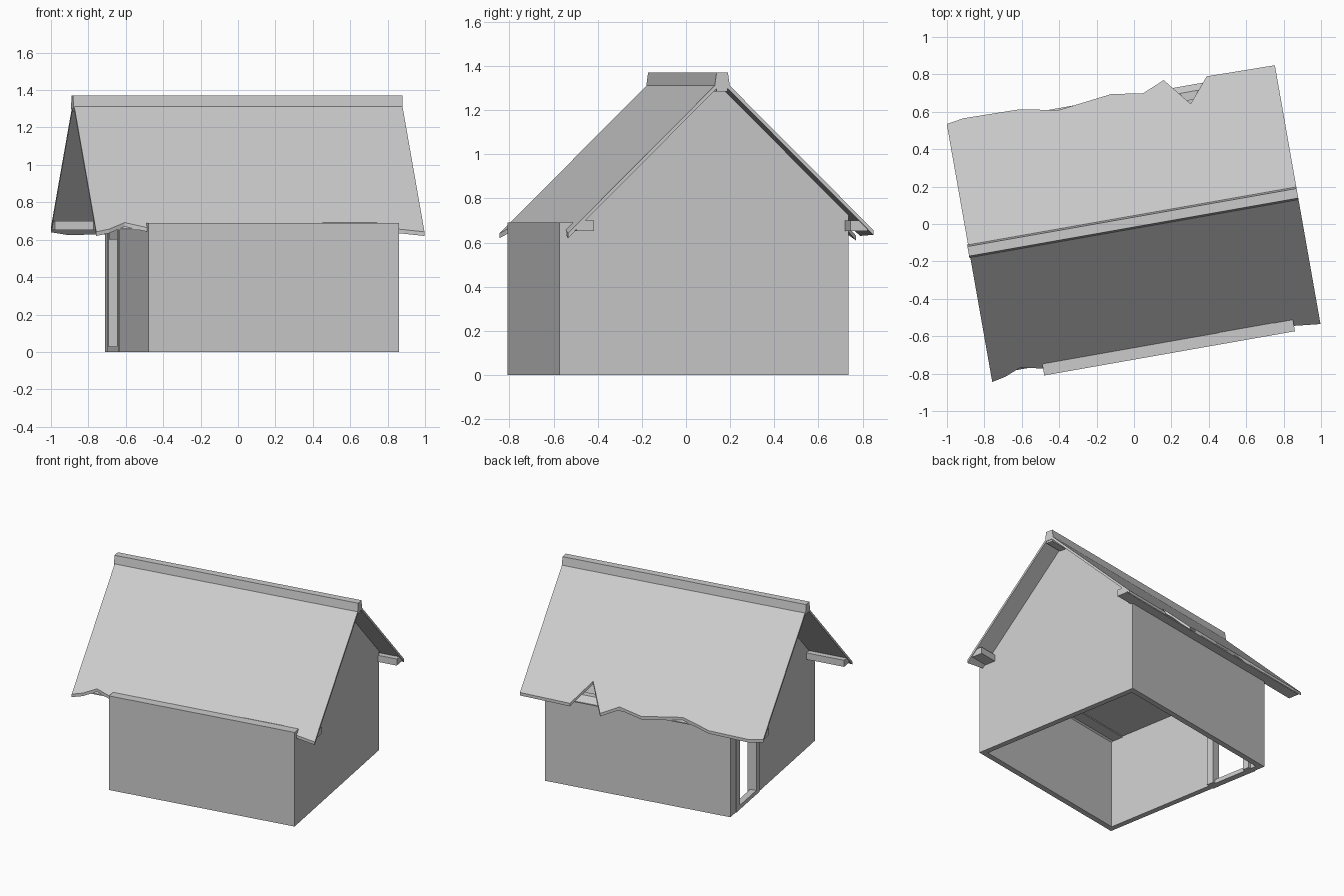
import bpy, bmesh, math
from mathutils import Matrix

if "Cube" in bpy.data.objects:
    bpy.data.objects.remove(bpy.data.objects["Cube"])

TURN = Matrix.Rotation(math.radians(10), 4, 'Z')   # house stands slightly turned
plaster = bpy.data.materials.new("light_grey")
plaster.diffuse_color = (0.6, 0.6, 0.6, 1)
plaster.use_nodes = True
plaster.node_tree.nodes["Principled BSDF"].inputs["Base Color"].default_value = plaster.diffuse_color

U0, U1, V0, V1 = -0.613, 0.748, -0.714, 0.616      # outer wall limits
EAVE, T = 0.69, 0.04                               # wall height, thickness
RIDGE_V, RIDGE_Z = 0.01, 1.345


def finish(name, bm):
    bmesh.ops.recalc_face_normals(bm, faces=bm.faces)
    bm.transform(TURN)
    me = bpy.data.meshes.new(name)
    bm.to_mesh(me)
    bm.free()
    me.materials.append(plaster)
    ob = bpy.data.objects.new(name, me)
    bpy.context.collection.objects.link(ob)
    return ob


def box(name, u0, u1, v0, v1, z0, z1):
    bm = bmesh.new()
    bmesh.ops.create_cube(bm, size=1)
    for p in bm.verts:
        p.co = (u1 if p.co.x > 0 else u0, v1 if p.co.y > 0 else v0, z1 if p.co.z > 0 else z0)
    return finish(name, bm)


def extrude_u(name, profile, u0, u1):
    """Extrude a (v, z) profile along the ridge direction."""
    bm = bmesh.new()
    a = [bm.verts.new((u0, v, z)) for v, z in profile]
    b = [bm.verts.new((u1, v, z)) for v, z in profile]
    bm.faces.new(a)
    bm.faces.new(b[::-1])
    for i in range(len(a)):
        j = (i + 1) % len(a)
        bm.faces.new((a[i], a[j], b[j], b[i]))
    return finish(name, bm)


def roof_z(v):
    return RIDGE_Z - 0.99 * abs(v - RIDGE_V)


def roof_slope(name, edge, thick=0.022):
    """Thin slab from the ridge to an uneven eave given as (u, v) points."""
    bm = bmesh.new()
    rings = []
    for u, v in edge:
        pts = [(RIDGE_V, RIDGE_Z), (v, roof_z(v)), (v, roof_z(v) - thick), (RIDGE_V, RIDGE_Z - thick)]
        rings.append([bm.verts.new((u, a, z)) for a, z in pts])
    for r, s in zip(rings, rings[1:]):
        for i in range(4):
            j = (i + 1) % 4
            bm.faces.new((r[i], r[j], s[j], s[i]))
    bm.faces.new(rings[0])
    bm.faces.new(rings[-1][::-1])
    return finish(name, bm)


# Long walls
box("front_wall", U0, U1, V0, V0 + T, 0, EAVE)
box("back_wall", U0, U1, V1 - T, V1, 0, EAVE)

# Right end wall, and left end wall with a doorway near the back
box("right_wall", U1 - T, U1, V0 + T, V1 - T, 0, EAVE)
DOOR0, DOOR1 = 0.20, 0.50
box("left_wall", U0, U0 + T, V0 + T, DOOR0, 0, EAVE)
box("door_side_wall", U0, U0 + T, DOOR1, V1 - T, 0, EAVE)
box("door_sill", U0 - 0.005, U0 + T, DOOR0, DOOR1, 0, 0.03)
box("door_jamb_front", U0 - 0.006, U0 + 0.06, DOOR0 - 0.03, DOOR0 + 0.02, 0, EAVE - 0.02)
box("door_jamb_back", U0 - 0.006, U0 + 0.06, DOOR1 - 0.02, DOOR1 + 0.03, 0, EAVE - 0.02)
box("door_lintel", U0, U0 + T, DOOR0, DOOR1, 0.60, EAVE)

# Ceiling and gables
box("ceiling", U0 + T, U1 - T, V0 + T, V1 - T, EAVE - 0.03, EAVE)
low = EAVE - 0.01
half = (RIDGE_Z - 0.02 - low) / 0.99
for name, u in (("left_gable", U0), ("right_gable", U1 - T)):
    extrude_u(name, [(max(RIDGE_V - half, V0), low), (V1, low), (V1, roof_z(V1) - 0.015),
                     (RIDGE_V, RIDGE_Z - 0.015)], u, u + T)

# Eave beams under both slopes and the ridge beam
R0, R1 = -0.893, 0.889
for name, s in (("front_eave_beam", -1), ("back_eave_beam", 1)):
    c = RIDGE_V
    extrude_u(name, [(c + s * 0.59, 0.652), (c + s * 0.67, 0.652), (c + s * 0.67, 0.66),
                     (c + s * 0.635, 0.70), (c + s * 0.59, 0.70)], R0 + 0.004, R1 - 0.004)
box("ridge_beam", R0 + 0.004, R1 - 0.004, RIDGE_V - 0.025, RIDGE_V + 0.025, 1.285, 1.33)

# Roof slopes with ragged eaves
roof_slope("front_roof", [(R0, -0.70), (-0.82, -0.685), (-0.73, -0.65), (-0.60, -0.68), (0.34, -0.665),
                          (0.345, -0.65), (0.64, -0.65), (0.645, -0.67), (0.75, -0.685), (R1, -0.70)])
roof_slope("back_roof", [(R0, 0.70), (-0.80, 0.715), (-0.50, 0.71), (-0.29, 0.67), (0.0, 0.705),
                         (0.17, 0.68), (0.29, 0.73), (0.41, 0.58), (0.52, 0.71), (R1, 0.705)])

# Ridge cap
extrude_u("ridge_cap", [(RIDGE_V - 0.036, 1.30), (RIDGE_V - 0.026, 1.37),
                        (RIDGE_V + 0.026, 1.37), (RIDGE_V + 0.036, 1.30)], R0 - 0.005, R1)
